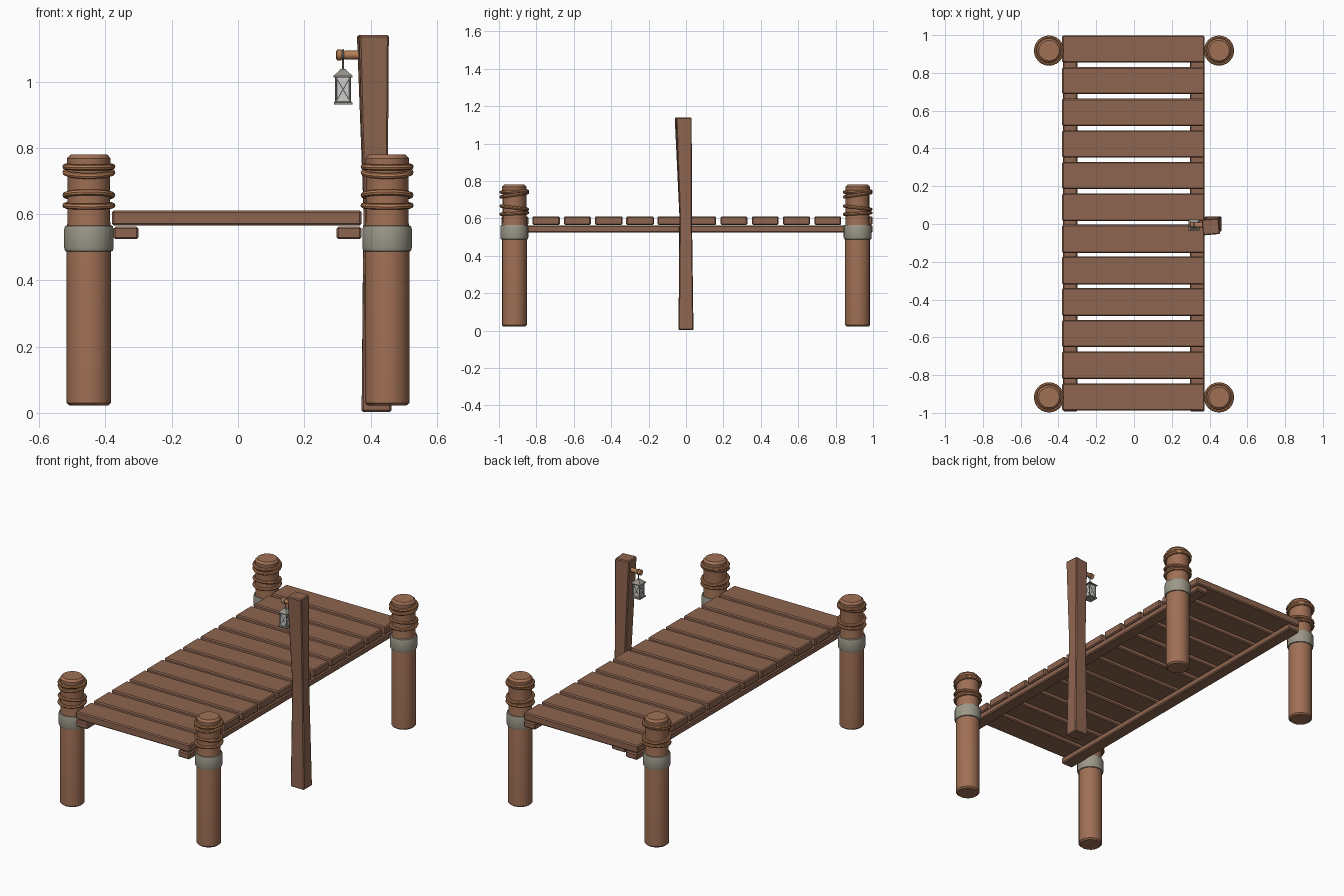
import bpy, bmesh, math, random
from mathutils import Vector, Matrix

if "Cube" in bpy.data.objects:
    bpy.data.objects.remove(bpy.data.objects["Cube"])
random.seed(4)

def mat(name, c):
    m = bpy.data.materials.new(name)
    m.diffuse_color = (*c, 1)
    m.use_nodes = True
    m.node_tree.nodes["Principled BSDF"].inputs["Base Color"].default_value = m.diffuse_color
    return m

PLANK = mat("plank_wood", (0.27, 0.13, 0.08))
LOG = mat("log_wood", (0.35, 0.16, 0.09))
ROPE = mat("rope", (0.45, 0.20, 0.09))
BAND = mat("band", (0.33, 0.31, 0.25))
METAL = mat("metal", (0.30, 0.29, 0.25))
GLASS = mat("glass", (0.55, 0.57, 0.58))

def finish(name, bm, m, smooth=False):
    bmesh.ops.recalc_face_normals(bm, faces=bm.faces[:])
    me = bpy.data.meshes.new(name)
    bm.to_mesh(me)
    bm.free()
    me.materials.append(m)
    o = bpy.data.objects.new(name, me)
    bpy.context.collection.objects.link(o)
    if smooth:
        bpy.ops.object.select_all(action='DESELECT')
        o.select_set(True)
        bpy.context.view_layer.objects.active = o
        bpy.ops.object.shade_smooth_by_angle(angle=math.radians(35))
    return o

def loft(name, rings, m, bevel=0, smooth=False):
    """Skin closed rings of points, cap both ends."""
    bm = bmesh.new()
    vs = [[bm.verts.new(p) for p in r] for r in rings]
    n = len(vs[0])
    for a, b in zip(vs, vs[1:]):
        for i in range(n):
            bm.faces.new((a[i], a[(i + 1) % n], b[(i + 1) % n], b[i]))
    bm.faces.new(vs[0][::-1])
    bm.faces.new(vs[-1])
    if bevel:
        bmesh.ops.bevel(bm, geom=bm.edges[:], offset=bevel, segments=1, affect='EDGES')
    return finish(name, bm, m, smooth)

def rect(cx, cy, z, hx, hy, twist=0):
    c, s = math.cos(twist), math.sin(twist)
    return [(cx + c * a * hx - s * b * hy, cy + s * a * hx + c * b * hy, z)
            for a, b in ((-1, -1), (1, -1), (1, 1), (-1, 1))]

def box(name, x, y, z, m, bevel=0):
    cx, cy = sum(x) / 2, sum(y) / 2
    hx, hy = (x[1] - x[0]) / 2, (y[1] - y[0]) / 2
    return loft(name, [rect(cx, cy, k, hx, hy) for k in z], m, bevel)

def lathe(name, loc, profile, m, n=16, rot=None):
    rot = rot or Matrix()
    rings = [[Vector(loc) + rot @ Vector((r * math.cos(2 * math.pi * i / n),
              r * math.sin(2 * math.pi * i / n), z)) for i in range(n)] for r, z in profile]
    return loft(name, rings, m, smooth=True)

def torus(name, loc, R, r, rot, m, n=24, k=8):
    bm = bmesh.new()
    vs = []
    for i in range(n):
        a = 2 * math.pi * i / n
        vs.append([bm.verts.new(Vector(loc) + rot @ Vector((
            (R + r * math.cos(b)) * math.cos(a), (R + r * math.cos(b)) * math.sin(a),
            r * math.sin(b)))) for b in (2 * math.pi * j / k for j in range(k))])
    for i in range(n):
        for j in range(k):
            bm.faces.new((vs[i][j], vs[(i + 1) % n][j],
                          vs[(i + 1) % n][(j + 1) % k], vs[i][(j + 1) % k]))
    return finish(name, bm, m, True)

def rod(name, a, b, r, m, n=6):
    a, b = Vector(a), Vector(b)
    q = (b - a).to_track_quat('Z', 'Y').to_matrix().to_4x4()
    return lathe(name, a, [(r, 0), (r, (b - a).length)], m, n, q)

# Corner posts with metal band and rope wraps
for sx in (-1, 1):
    for sy in (-1, 1):
        p = (sx * 0.45, sy * 0.918, 0)
        lathe("corner_post", p, [(0.058, 0.022), (0.067, 0.03), (0.067, 0.56), (0.064, 0.58),
              (0.064, 0.74), (0.066, 0.752), (0.066, 0.768), (0.055, 0.78)], LOG)
        lathe("post_band", p, [(0.066, 0.487), (0.072, 0.489), (0.075, 0.50), (0.075, 0.553),
              (0.072, 0.564), (0.064, 0.566)], BAND)
        for z, tilt in ((0.743, 2), (0.726, 9), (0.657, -7), (0.626, 3)):
            rot = Matrix.Rotation(math.radians(tilt), 4, 'X')
            torus("rope_wrap", (p[0], p[1], z), 0.071, 0.009, rot, ROPE)

# Deck planks
for i in range(12):
    y = 0.926 - i * 0.1674
    w = 0.073 + random.uniform(-0.002, 0.002)
    box("deck_plank", (-0.38, 0.373), (y - w, y + w), (0.565, 0.611), PLANK, 0.006)

# Long beams under the deck
for x in ((-0.376, -0.300), (0.297, 0.373)):
    box("deck_beam", x, (-0.992, 0.998), (0.524, 0.562), PLANK, 0.006)

# Bent lamp post
loft("lamp_post", [rect(0.418, 0.0, 0.003, 0.045, 0.040),
                   rect(0.415, -0.002, 0.62, 0.036, 0.033, 0.02),
                   rect(0.407, -0.015, 1.14, 0.045, 0.042, 0.09)], PLANK, 0.005)

# Lamp arm and its knob
LX, LY = 0.317, -0.006
to_x = Matrix.Rotation(math.radians(90), 4, 'Y')
lathe("lamp_arm", (0.295, LY, 1.08), [(0.009, 0), (0.016, 0.004), (0.016, 0.016), (0.012, 0.022),
      (0.013, 0.028), (0.013, 0.10)], ROPE, 12, to_x)
torus("arm_loop", (LX, LY, 1.08), 0.015, 0.003, to_x, METAL, 12, 6)

# Hanging lantern
rod("lantern_hook", (LX, LY, 1.03), (LX, LY, 1.067), 0.003, METAL)
loft("lantern_roof", [rect(LX, LY, z, h, h) for z, h in
     ((1.012, 0.029), (1.017, 0.029), (1.034, 0.010), (1.038, 0.008))], METAL)
loft("lantern_base", [rect(LX, LY, z, h, h) for z, h in
     ((0.930, 0.028), (0.937, 0.028), (0.940, 0.024))], METAL)
box("lantern_glass", (LX - 0.020, LX + 0.020), (LY - 0.020, LY + 0.020), (0.939, 1.013), GLASS)
for k in range(4):
    r = Matrix.Rotation(k * math.pi / 2, 4, 'Z')
    at = lambda x, z: Vector((LX, LY, z)) + r @ Vector((x, -0.0215, 0))
    rod("lantern_corner", at(-0.0215, 0.938), at(-0.0215, 1.014), 0.003, METAL)
    rod("lantern_cross_a", at(-0.021, 0.940), at(0.021, 1.012), 0.0015, METAL)
    rod("lantern_cross_b", at(0.021, 0.940), at(-0.021, 1.012), 0.0015, METAL)
